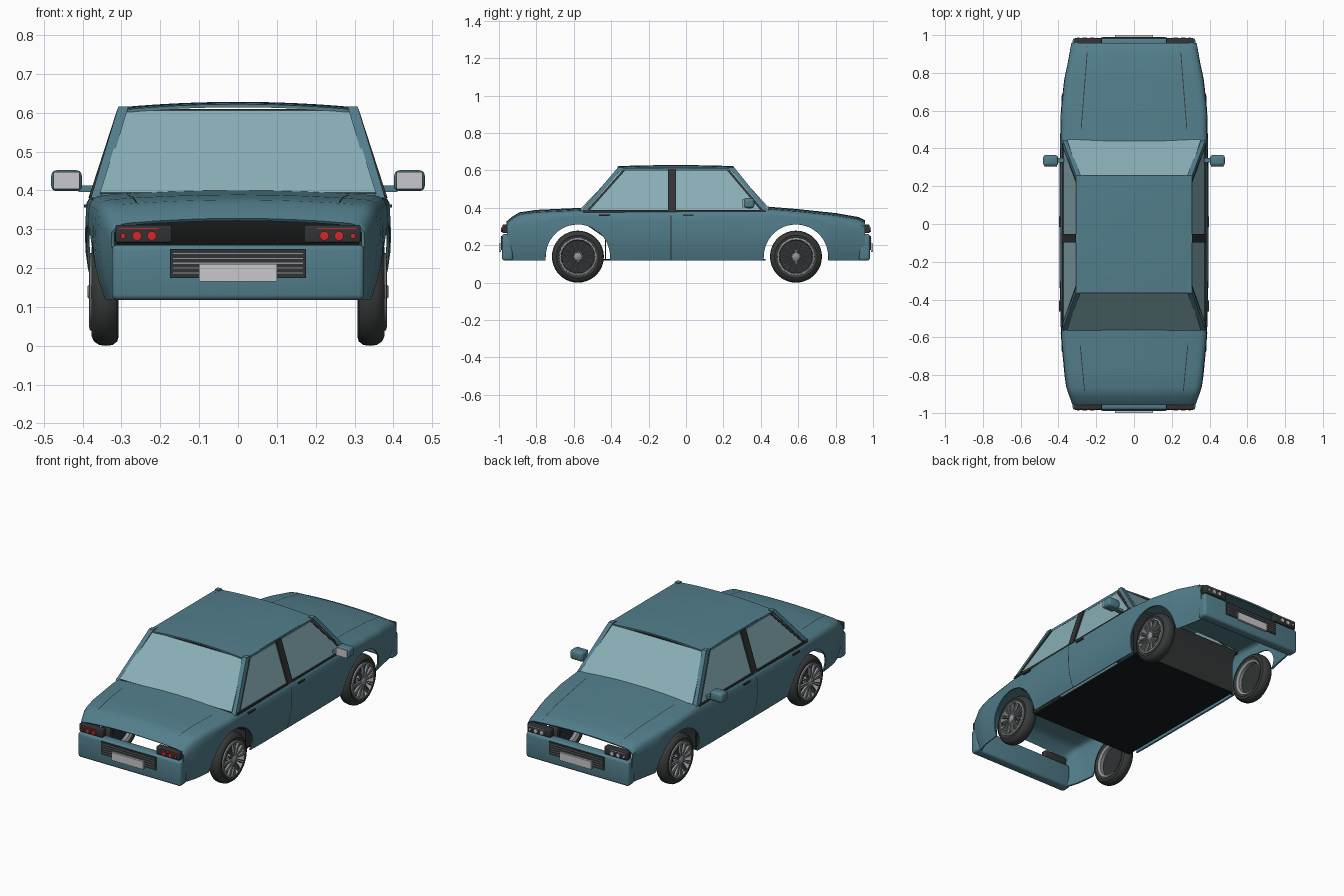
import bpy, bmesh, math
from mathutils import Vector

if "Cube" in bpy.data.objects:
    bpy.data.objects.remove(bpy.data.objects["Cube"])


def material(name, *rgb):
    m = bpy.data.materials.new(name)
    m.diffuse_color = (*rgb, 1)
    m.use_nodes = True
    m.node_tree.nodes["Principled BSDF"].inputs["Base Color"].default_value = m.diffuse_color
    return m


PAINT = material("teal_paint", .085, .21, .26)
GLASS = material("pale_glass", .25, .43, .47)
DARK = material("dark_trim", .03, .033, .034)
TYRE = material("tyre_rubber", .04, .044, .044)
BLACK = material("black_floor", .009, .011, .013)
METAL = material("wheel_metal", .28, .29, .3)
SILVER = material("pale_silver", .58, .58, .61)
RED = material("red_lens", .65, .02, .02)


def build(name, verts, faces, mat, mirror=False, solid=0, bevel=0, angle=35):
    """Make an object, bake its modifiers and smooth it by angle."""
    bm = bmesh.new()
    vs = [bm.verts.new(v) for v in verts]
    for f in faces:
        bm.faces.new([vs[i] for i in f])
    bmesh.ops.remove_doubles(bm, verts=bm.verts, dist=1e-5)
    bmesh.ops.recalc_face_normals(bm, faces=bm.faces)
    if bevel:
        bmesh.ops.bevel(bm, geom=bm.edges[:], offset=bevel, segments=3,
                        profile=.5, affect='EDGES')
    me = bpy.data.meshes.new(name)
    bm.to_mesh(me)
    bm.free()
    me.materials.append(mat)
    ob = bpy.data.objects.new(name, me)
    bpy.context.collection.objects.link(ob)
    if mirror:
        ob.modifiers.new("mirror", 'MIRROR').merge_threshold = .0005
    if solid:
        s = ob.modifiers.new("thickness", 'SOLIDIFY')
        s.thickness, s.offset = solid, 0
    dg = bpy.context.evaluated_depsgraph_get()
    ob.data = bpy.data.meshes.new_from_object(ob.evaluated_get(dg))
    ob.modifiers.clear()
    for p in ob.data.polygons:
        p.use_smooth = True
    ob.data.set_sharp_from_angle(angle=math.radians(angle))
    return ob


BOX = [(0, 1, 2, 3), (4, 5, 6, 7), (0, 1, 5, 4), (1, 2, 6, 5), (2, 3, 7, 6), (3, 0, 4, 7)]


def box(name, x, y, z, mat, **kw):
    v = [(a, b, c) for c in z for a, b in ((x[0], y[0]), (x[1], y[0]), (x[1], y[1]), (x[0], y[1]))]
    return build(name, v, BOX, mat, **kw)


def post(name, p, q, hx, hy, mat, **kw):
    """Slanted bar from p to q with a level cross-section."""
    v = [(c[0] + a * hx, c[1] + b * hy, c[2]) for c in (p, q)
         for a, b in ((-1, -1), (1, -1), (1, 1), (-1, 1))]
    return build(name, v, BOX, mat, mirror=True, **kw)


def grid(name, rows, mat, skip=lambda i, j: False, **kw):
    n = len(rows[0])
    f = [(i * n + j, i * n + j + 1, (i + 1) * n + j + 1, (i + 1) * n + j)
         for i in range(len(rows) - 1) for j in range(n - 1) if not skip(i, j)]
    return build(name, [p for r in rows for p in r], f, mat, **kw)


def lathe(name, prof, y, z, mat, steps=36):
    """Revolve (radius, x) points about a wheel axle."""
    rows = [[(x, y + r * math.cos(a), z + r * math.sin(a)) for r, x in prof]
            for a in [2 * math.pi * i / steps for i in range(steps + 1)]]
    return grid(name, rows, mat, mirror=True)


def interp(table, y):
    for (a, p), (b, q) in zip(table, table[1:]):
        if y <= b:
            return p + (q - p) * (y - a) / (b - a)
    return table[-1][1]


# Body outline rules: height, half width and wheel arches along the length
TOP = [(-.956, .325), (-.93, .347), (-.89, .372), (-.8, .385), (-.56, .396), (.44, .402),
       (.6, .389), (.8, .368), (.92, .347), (.956, .33)]
WIDE = [(-.956, .322), (-.92, .335), (-.87, .354), (-.8, .364), (-.6, .383), (-.3, .39),
        (.3, .39), (.6, .384), (.77, .365), (.85, .347), (.956, .328)]
AXLES, ARCH, AXLE_Z = (-.578, .588), .172, .139


def side_x(y, z):
    return interp(WIDE, y) - .03 * (max(0, .28 - z) / .16) ** 2 - .06 * max(0, z - .3)


def bottom(y):
    for c in AXLES:
        if abs(y - c) < ARCH - 1e-6:
            return AXLE_Z + math.sqrt(ARCH ** 2 - (y - c) ** 2)
    return .12


def top_z(x, y):
    return interp(TOP, y) - .012 * (x / (interp(WIDE, y) - .04)) ** 2


stations = {-.956, -.945, -.93, -.91, -.89, -.86, -.83, -.8, -.56, -.3, -.1, .1, .3, .44,
            .8, .84, .88, .92, .94, .956}
for c in AXLES:
    stations |= {round(c - (ARCH - .0001) * math.cos(math.pi * i / 24), 5) for i in range(25)}
    stations |= {c - ARCH - .001, c + ARCH + .001}
stations = sorted(stations)
rows = []
for y in stations:
    w, b = interp(WIDE, y), bottom(y)
    s = interp(TOP, y) - .034
    row = [(side_x(y, b + (s - b) * i / 6), y, b + (s - b) * i / 6) for i in range(7)]
    row += [(w - .012, y, s + .013), (w - .024, y, s + .019)]
    row += [(x, y, top_z(x, y)) for x in [(w - .04) * k for k in (1, .75, .5, .25, 0)]]
    rows.append(row)
grid("body_shell", rows, PAINT, mirror=True, solid=.008, angle=40,
     skip=lambda i, j: j >= 8 and -.561 < stations[i] < .439)

# Hood and boot shut lines, door seams, handles and belt trim
for nm, pts in (("hood_seam", ((.28, .5), (.245, .94))), ("boot_seam", ((.285, -.64), (.26, -.9)))):
    (xa, ya), (xb, yb) = pts
    line = [(xa + (xb - xa) * i / 12, ya + (yb - ya) * i / 12) for i in range(13)]
    grid(nm, [[(x + d, y, top_z(x + d, y) + .005) for d in (-.002, .002)] for x, y in line],
         DARK, mirror=True)
grid("door_seam", [[(side_x(y, z) + .005, y, z) for y in (-.083, -.078)]
                   for z in [.12 + .03 * i for i in range(9)]], DARK, mirror=True)
for nm, y in (("rear_handle", -.435), ("front_handle", .012)):
    box(nm, (.386, .396), (y - .029, y + .029), (.356, .364), DARK, mirror=True)
box("belt_trim", (.366, .382), (-.55, .425), (.376, .388), DARK, mirror=True)

# Cabin: glass, pillars and roof
build("side_glass", [(.374, .43, .38), (.3, .245, .605), (.3, -.355, .605), (.374, -.55, .38)],
      [(0, 1, 2, 3)], GLASS, mirror=True, solid=.005)
for nm, yb, yt in (("windscreen", .446, .25), ("rear_window", -.562, -.356)):
    build(nm, [(-.355, yb, .393), (.355, yb, .393), (.288, yt, .607), (-.288, yt, .607)],
          [(0, 1, 2, 3)], GLASS, solid=.006)
    k = 1 if yb > 0 else -1
    post(nm + "_pillar", (.366, yb - .012 * k, .38), (.295, yt - .006 * k, .616),
         .013, .014, PAINT)
    post(nm + "_seal", (.372, yb - .034 * k, .38), (.301, yt - .026 * k, .603),
         .006, .008, DARK)
    box(nm + "_header", (-.285, .285), (yt - .006, yt + .006), (.599, .609), DARK)
post("centre_pillar", (.377, -.075, .38), (.303, -.075, .608), .008, .022, DARK)
box("roof_rail", (.284, .306), (-.355, .248), (.598, .612), PAINT, mirror=True)
roof = []
for i in range(13):
    y = -.365 + .622 * i / 12
    end = abs(2 * i / 12 - 1) ** 3
    hw = .302 - .006 * end
    roof.append([(hw * u, y, .624 - .006 * end - .014 * u * u)
                 for u in [j / 6 - 1 for j in range(13)]])
grid("roof", roof, PAINT, solid=.008)

# Cabin floor and inner bulkheads
box("floor", (-.335, .335), (-.44, .425), (.118, .126), BLACK)
for nm, line in (("rear_bulkhead", ((-.56, .38), (-.53, .31), (-.43, .24), (-.43, .12))),
                 ("front_bulkhead", ((.44, .38), (.41, .32), (.41, .12)))):
    grid(nm, [[(x, y, z) for x in (-.35, .35)] for y, z in line], DARK, solid=.006)

# Bumpers, grilles, number plates and lamps at both ends
for nm, k in (("rear", -1), ("front", 1)):
    def yr(a, b):
        return sorted((k * a, k * b))
    box(nm + "_bumper", (-.325, .325), yr(.925, .984), (.118, .26), PAINT, bevel=.014)
    box(nm + "_grille", (-.175, .175), yr(.978, .988), (.174, .249), DARK)
    for i in range(5):
        z = .186 + i * .0125
        box(nm + "_grille_slat", (-.167, .167), yr(.986, .9905), (z, z + .003), METAL)
    box(nm + "_number_plate", (-.1, .1), yr(.988, 1.0), (.165, .21), SILVER)
    box(nm + "_lamp_housing", (.17, .316), yr(.945, .982), (.265, .311), DARK, mirror=True, bevel=.006)
    lens = RED if k < 0 else SILVER
    for x, r in ((.222, .012), (.26, .012), (.296, .007)):
        ring = [(x + r * math.cos(t), k * d, .283 + r * math.sin(t)) for d in (.98, .988)
                for t in [math.pi * i / 8 for i in range(16)]]
        f = [tuple(range(16)), tuple(range(16, 32))]
        f += [(i, (i + 1) % 16, 16 + (i + 1) % 16, 16 + i) for i in range(16)]
        build(nm + "_lamp", ring, f, lens, mirror=True)
    box(nm + "_lamp_strip", (.205, .305), yr(.98, .985), (.3, .303), lens, mirror=True)

# Door mirrors
box("mirror_housing", (.402, .481), (.308, .365), (.398, .452), PAINT, mirror=True, bevel=.014)
box("mirror_face", (.408, .475), (.303, .309), (.403, .447), SILVER, mirror=True)
box("mirror_stalk", (.37, .41), (.325, .35), (.396, .412), PAINT, mirror=True)

# Wheels
for nm, y in zip(("rear", "front"), AXLES):
    z = AXLE_Z
    lathe(nm + "_tyre", [(.098, .314), (.114, .307), (.128, .311), (.137, .323), (.139, .34),
                         (.137, .357), (.128, .371), (.114, .377), (.098, .372)], y, z, TYRE)
    lathe(nm + "_rim", [(.1, .37), (.1, .381), (.091, .383), (.087, .37), (.087, .32),
                        (.099, .313)], y, z, METAL)
    lathe(nm + "_wheel_disc", [(0, .345), (.088, .345), (.088, .34), (0, .34)], y, z, DARK)
    lathe(nm + "_hub", [(0, .388), (.014, .387), (.021, .382), (.021, .34)], y, z, METAL)
    verts, faces = [], []
    for i in range(12):
        a = 2 * math.pi * i / 12
        d, n = Vector((0, math.cos(a), math.sin(a))), Vector((0, -math.sin(a), math.cos(a)))
        for s in (-1, 1):
            o = len(verts)
            for x in (.37, .383):
                for r, t in ((.015, 0), (.092, .004), (.092, .009), (.015, .004)):
                    verts.append(Vector((x, y, z)) + d * r + n * t * s)
            faces += [tuple(o + q for q in f) for f in BOX]
    bolts = build(nm + "_spokes", verts, faces, METAL, mirror=True)
